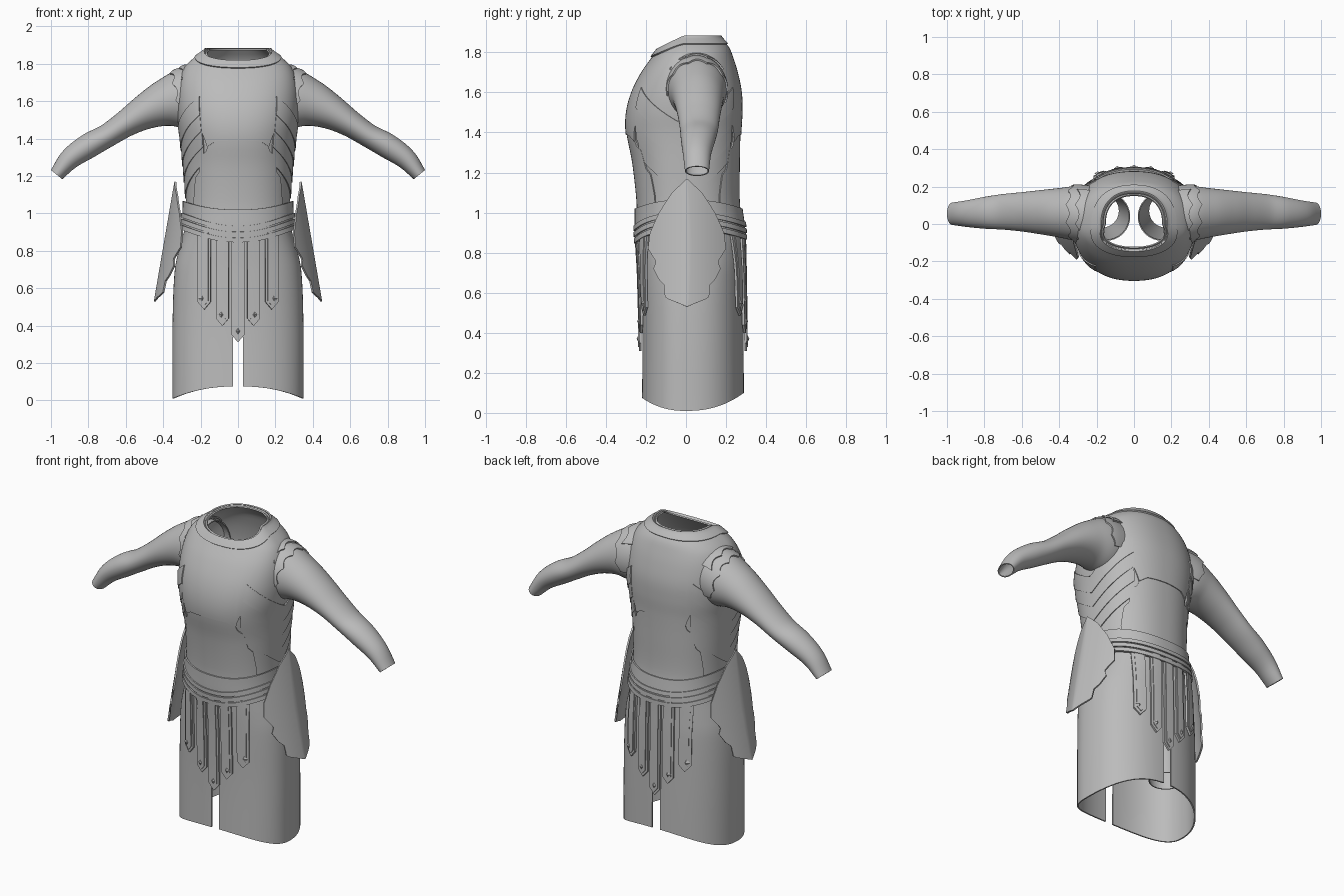
import bpy, bmesh, math
from math import sin, cos, pi, radians, degrees
from mathutils import Vector

cube = bpy.data.objects.get("Cube")
if cube:
    bpy.data.objects.remove(cube, do_unlink=True)

grey = bpy.data.materials.new("plain_grey")
grey.use_nodes = True
tone = (0.5, 0.5, 0.5, 1)
grey.diffuse_color = tone
grey.node_tree.nodes["Principled BSDF"].inputs["Base Color"].default_value = tone


def interp(table, k, smooth=True):
    """Interpolate the columns of a table keyed on its first column."""
    k = min(max(k, table[0][0]), table[-1][0])
    i = next(j for j in range(len(table) - 1) if k <= table[j + 1][0])
    p, q = table[i], table[i + 1]
    h = q[0] - p[0]
    t = (k - p[0]) / h
    if not smooth:
        return [a + (b - a) * t for a, b in zip(p[1:], q[1:])]
    o, r = table[max(i - 1, 0)], table[min(i + 2, len(table) - 1)]
    out = []
    for c in range(1, len(p)):
        m0 = (q[c] - o[c]) / (q[0] - o[0]) * h
        m1 = (r[c] - p[c]) / (r[0] - p[0]) * h
        out.append((2*t**3 - 3*t*t + 1) * p[c] + (t**3 - 2*t*t + t) * m0
                   + (3*t*t - 2*t**3) * q[c] + (t**3 - t*t) * m1)
    return out


def patch(name, fn, nu, nv, thick=0.008, mirror=False):
    """Sheet swept by fn(u, v), thickened inwards."""
    bm = bmesh.new()
    g = [[bm.verts.new(fn(i / nu, j / nv)) for i in range(nu + 1)] for j in range(nv + 1)]
    for j in range(nv):
        for i in range(nu):
            bm.faces.new((g[j][i], g[j][i+1], g[j+1][i+1], g[j+1][i]))
    bmesh.ops.remove_doubles(bm, verts=bm.verts, dist=1e-5)
    me = bpy.data.meshes.new(name)
    bm.to_mesh(me)
    bm.free()
    me.materials.append(grey)
    ob = bpy.data.objects.new(name, me)
    bpy.context.collection.objects.link(ob)
    bpy.ops.object.select_all(action='DESELECT')
    ob.select_set(True)
    bpy.context.view_layer.objects.active = ob
    s = ob.modifiers.new("thickness", 'SOLIDIFY')
    s.thickness, s.offset = thick, -1
    bpy.ops.object.modifier_apply(modifier=s.name)
    if mirror:
        m = ob.modifiers.new("mirror", 'MIRROR')
        m.use_mirror_merge = False
        bpy.ops.object.modifier_apply(modifier=m.name)
    bpy.ops.object.shade_smooth_by_angle(angle=radians(40))
    return ob


# Overall figure: height, half width, front depth, back depth
BODY = [(0, .35, .22, .29), (.4, .35, .218, .287), (.7, .338, .225, .283),
        (.82, .312, .232, .28), (.92, .285, .238, .278), (1.05, .278, .24, .262),
        (1.25, .285, .262, .262), (1.4, .295, .29, .265), (1.5, .31, .288, .27),
        (1.6, .315, .262, .267), (1.7, .305, .212, .247), (1.78, .275, .155, .222),
        (1.83, .225, .115, .2), (1.88, .155, .07, .155)]
POWER = 0.87


def body(a, z, off=0.0):
    """Point on the figure; a = 0 faces the front, a = pi the back."""
    w, f, b = interp(BODY, z)
    s, c = sin(a), cos(a)
    d = f if c > 0 else b
    return Vector((math.copysign(abs(s) ** POWER, s) * (w + off),
                   -math.copysign(abs(c) ** POWER, c) * (d + off), z))


def shell(name, a0, a1, low, high, off, nu=96, nv=12, **kw):
    def fn(u, v):
        a = a0 + (a1 - a0) * u
        lo, hi = low(a), high(a)
        return body(a, lo + (hi - lo) * v, off)
    return patch(name, fn, nu, nv, **kw)


def rim(a):
    return 1.88 - .065 * max(0, cos(a)) ** 1.5


# Torso lining, scalloped breastplate and collar
shell("torso", -pi, pi, lambda a: .93, rim, 0, nv=40)
EDGE = [(0, 1.39), (20, 1.385), (30, 1.355), (34, 1.42), (42, 1.48),
        (55, 1.51), (70, 1.48), (90, 1.44)]


def fold(a):
    """Degrees away from the front or back centre line."""
    return degrees(math.asin(min(1, abs(sin(a)))))


shell("breastplate", -pi, pi, lambda a: interp(EDGE, fold(a), False)[0], rim,
      .012, nu=144, nv=28)
shell("collar", -pi, pi, lambda a: rim(a) - .035, lambda a: rim(a) + .004, .022, nv=5)

# Belly and lower back plates with stepped outer edges
STEP = [(0, 1.41), (27, 1.4), (32, 1.33), (39, 1.31), (43, 1.22), (50, 1.19), (54, 1.08)]
for label, mid in (("belly_plate", 0), ("lower_back_plate", pi)):
    shell(label, mid - radians(54), mid + radians(54), lambda a: 1.0,
          lambda a: interp(STEP, fold(a), False)[0], .007, nu=72)

# Overlapping side bands, dipping under the arm
for i in range(4):
    base = 1.08 + .085 * i
    shell(f"side_band_{i + 1}", pi/2 - .95, pi/2 + .95,
          lambda a: base + .2 * abs(a - pi/2),
          lambda a: base + .1 + .2 * abs(a - pi/2), .006 + .004 * i,
          nu=40, nv=4, mirror=True)


# Belt with three raised cords, pointed at the front
def belt_low(a):
    return .915 - .05 * cos(a) ** 2 - .02 * max(0, cos(a)) ** 6


shell("belt", -pi, pi, belt_low, lambda a: 1.065 - .045 * cos(a) ** 2, .018, nv=6)
for i in range(3):
    shell(f"belt_cord_{i + 1}", -pi, pi, lambda a: belt_low(a) + .032 * i,
          lambda a: belt_low(a) + .032 * i + .024, .025, nv=2)

# Skirt halves, split front and back
shell("skirt", .05, pi - .05,
      lambda a: .01 + (.065 if cos(a) > 0 else .09) * cos(a) ** 2,
      lambda a: .95, 0, nu=64, nv=24, mirror=True)


# Hanging straps with pointed ends
def strap(name, x0, tip, back, half, off, point):
    def fn(u, v):
        x = x0 + half * (2*u - 1) * (-1 if back else 1)
        lo = tip + point * abs(2*u - 1)
        z = lo + (.9 - lo) * v
        w = interp(BODY, z)[0] + off
        a = math.copysign(math.asin((abs(x) / w) ** (1 / POWER)), x)
        return body(pi - a if back else a, z, off)
    return patch(name, fn, 4, 16, thick=.012)


for back in (False, True):
    side = "back" if back else "front"
    for i, x in enumerate((-.182, -.084, 0, .084, .182)):
        tip = .31 + .088 * abs(i - 2)
        strap(f"{side}_strap_{i + 1}", x, tip, back, .034, .016, .04)
        strap(f"{side}_strap_inlay_{i + 1}", x, tip + .02, back, .022, .021, .026)
        # Diamond stud near the end of the strap
        w = interp(BODY, tip + .06)[0]
        a = math.copysign(math.asin((abs(x) / w) ** (1 / POWER)), x)
        p = body(pi - a if back else a, tip + .06, .022)
        bpy.ops.mesh.primitive_cone_add(vertices=4, radius1=.02, depth=.014, location=p,
                                        rotation=(pi/2 * (-1 if back else 1), 0, 0))
        stud = bpy.context.object
        stud.name = f"{side}_strap_stud_{i + 1}"
        stud.scale.y = 1.4
        stud.data.materials.append(grey)

# Leaf-shaped hip guards: height and half width
LEAF = [(.53, 0), (.575, .11), (.64, .115), (.665, .14), (.72, .168), (.755, .155),
        (.82, .195), (.9, .185), (1.0, .14), (1.1, .075), (1.17, 0)]


def hip(u, v):
    z = .53 + .64 * v
    y = (2*u - 1) * interp(LEAF, z, False)[0]
    ridge = .34 + .11 * (1 - v)
    return Vector((ridge - .2 * abs(y) - 1.4 * y * y, y + .005, z))


patch("hip_guards", hip, 16, 64, thick=.01, mirror=True)

# Sleeves: x, height, y, depth radius, radius across the arm
ARM = [(.18, 1.63, .04, .15, .16), (.3, 1.61, .055, .148, .158), (.4, 1.585, .06, .132, .124),
       (.5, 1.54, .063, .118, .094), (.6, 1.48, .065, .105, .072), (.7, 1.415, .065, .095, .063),
       (.8, 1.36, .06, .085, .066), (.9, 1.29, .055, .07, .056), (.97, 1.207, .055, .06, .039)]


def arm(t, x, off=0.0):
    z, y, ry, rp = interp(ARM, x)
    e = .01
    x1, x0 = min(x + e, .97), max(x - e, .18)
    slope = (interp(ARM, x1)[0] - interp(ARM, x0)[0]) / (x1 - x0)
    up = Vector((-slope, 0, 1)).normalized()
    return Vector((x, y, z)) + up * sin(t) * (rp + off) + Vector((0, cos(t) * (ry + off), 0))


patch("sleeves", lambda u, v: arm(2*pi*u, .18 + .79*v), 40, 48, thick=.006, mirror=True)


# Shoulder plates in two tiers with a wavy outer edge
def shoulder(start, end, off, spread):
    def fn(u, v):
        t = pi * (.5 + spread * (2*u - 1))
        return arm(t, start + (end - .02 * abs(sin(5*t)) - start) * v, off)
    return fn


patch("shoulder_rim", shoulder(.22, .335, .008, .62), 60, 8, mirror=True)
patch("shoulder_cap", shoulder(.2, .285, .018, .3), 40, 6, mirror=True)


# Trouser legs inside the skirt
def leg(u, v):
    t = 2 * pi * u
    r = .095 + .035 * v
    return Vector((.17 - .02*v + r * cos(t), .07 - .03*v + r * sin(t), .28 + .64 * v))


patch("trouser_legs", leg, 32, 10, thick=.006, mirror=True)
